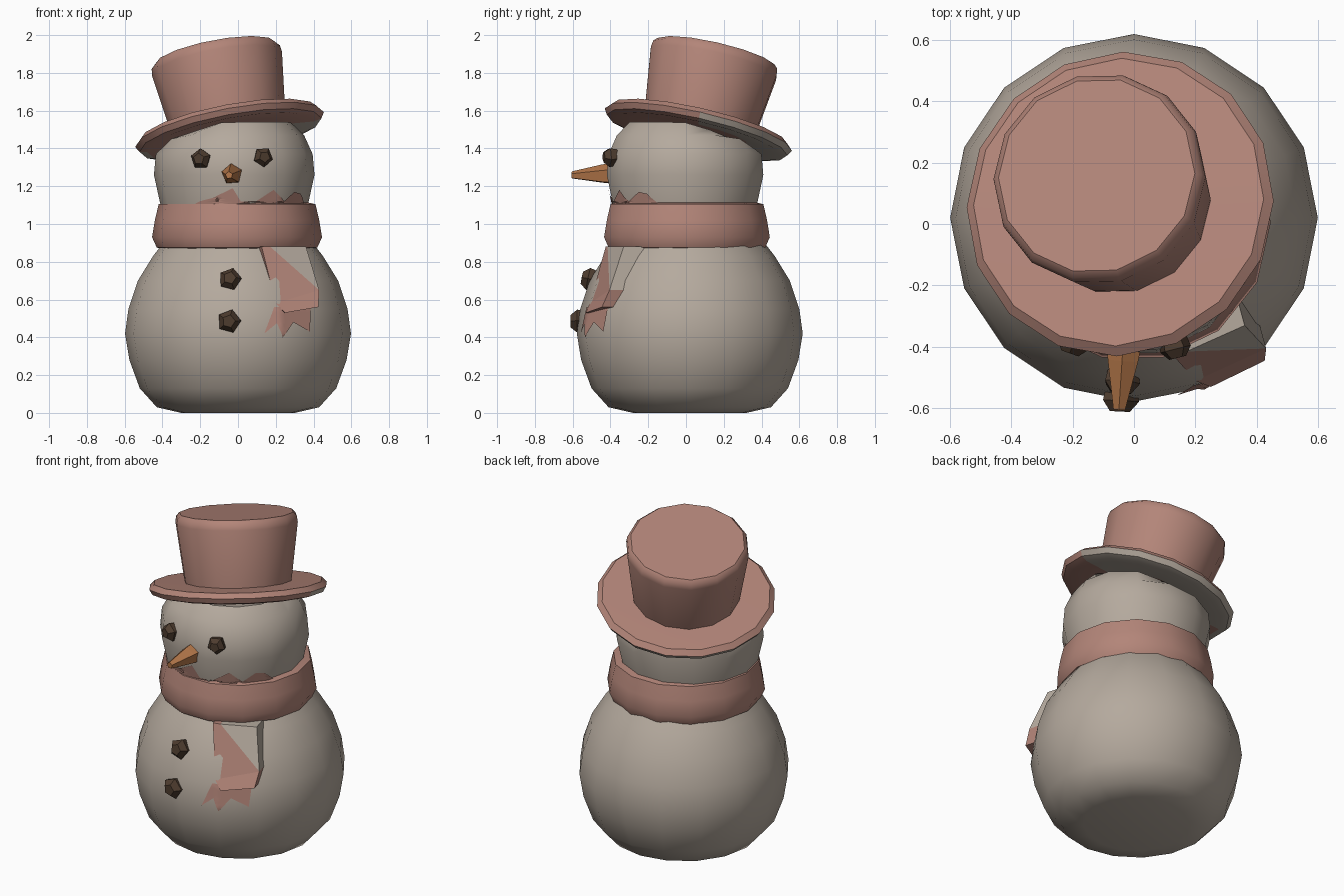
import bpy, bmesh
from math import sin, cos, radians, tau
from mathutils import Vector, Matrix
from mathutils.bvhtree import BVHTree

if "Cube" in bpy.data.objects:
    bpy.data.objects.remove(bpy.data.objects["Cube"])


def material(name, rgb):
    m = bpy.data.materials.new(name)
    m.use_nodes = True
    m.diffuse_color = (*rgb, 1)
    m.node_tree.nodes["Principled BSDF"].inputs["Base Color"].default_value = (*rgb, 1)
    return m


SNOW = material("snow grey", (0.46, 0.40, 0.34))
PINK = material("dusty pink", (0.45, 0.235, 0.19))
COAL = material("coal brown", (0.075, 0.045, 0.028))
CARROT = material("carrot orange", (0.47, 0.19, 0.07))


def finish(name, bm, mats, smooth=40):
    """Turn a bmesh into a named, shaded object."""
    bmesh.ops.recalc_face_normals(bm, faces=bm.faces)
    mesh = bpy.data.meshes.new(name)
    bm.to_mesh(mesh)
    bm.free()
    for m in mats:
        mesh.materials.append(m)
    obj = bpy.data.objects.new(name, mesh)
    bpy.context.collection.objects.link(obj)
    if smooth:
        bpy.ops.object.select_all(action="DESELECT")
        obj.select_set(True)
        bpy.context.view_layer.objects.active = obj
        bpy.ops.object.shade_smooth_by_angle(angle=radians(smooth))
    return obj


def lathe(profile, sides, loc, axis=(0, 0, 1), phase=0.0, ring=False):
    """Revolve (radius, height) points round an axis through loc."""
    bm = bmesh.new()
    rows = []
    for r, h in profile:
        angles = [tau * (i + phase) / sides for i in range(sides)]
        rows.append([bm.verts.new((r * cos(a), r * sin(a), h)) for a in angles])
    pairs = list(zip(rows, rows[1:] + rows[:1])) if ring else list(zip(rows, rows[1:]))
    for low, high in pairs:
        for i in range(sides):
            j = (i + 1) % sides
            bm.faces.new((low[i], low[j], high[j], high[i]))
    if not ring:
        bm.faces.new(rows[0])
        bm.faces.new(rows[-1])
    turn = Vector((0, 0, 1)).rotation_difference(Vector(axis))
    bm.transform(Matrix.Translation(loc) @ turn.to_matrix().to_4x4())
    return bm


# Body
bm = lathe([(0.3, 0), (0.43, 0.03), (0.52, 0.13), (0.575, 0.28), (0.598, 0.42),
            (0.58, 0.55), (0.53, 0.7), (0.45, 0.83), (0.38, 0.92)], 16, (0, 0.02, 0))
body_tree = BVHTree.FromBMesh(bm)
finish("body", bm, [SNOW])

# Head, its crown cut to follow the sloping hat
bm = lathe([(0.37, 1.0), (0.39, 1.1), (0.425, 1.26), (0.415, 1.37), (0.37, 1.47),
            (0.3, 1.54)], 14, (-0.02, -0.005, 0))
for v in bm.verts:
    v.co.z = min(v.co.z, 1.48 + 0.2 * v.co.x - 0.25 * v.co.y)
head_tree = BVHTree.FromBMesh(bm)
finish("head", bm, [SNOW])

# Scarf wrap
bm = lathe([(0.39, 0.87), (0.425, 0.875), (0.45, 0.93), (0.435, 1.02), (0.415, 1.105),
            (0.37, 1.115), (0.34, 1.0)], 14, (-0.005, 0.005, 0), ring=True)
finish("scarf_wrap", bm, [PINK])

# Hat, tilted back to one side
hat_centre = Vector((-0.045, 0.065, 1.5))
hat_axis = Vector((-0.19, 0.23, 1)).normalized()
bm = lathe([(0.28, -0.025), (0.45, -0.04), (0.49, -0.03), (0.508, 0), (0.48, 0.028),
            (0.32, 0.03)], 16, hat_centre, hat_axis)
for f in bm.faces:
    offset = f.calc_center_median() - hat_centre
    if offset.dot(hat_axis) < -0.005 and offset.y > 0.06:
        f.material_index = 1
finish("hat_brim", bm, [PINK, SNOW])
bm = lathe([(0.3, 0), (0.31, 0.06), (0.35, 0.365), (0.345, 0.4), (0.325, 0.42)],
           14, hat_centre, hat_axis)
finish("hat_crown", bm, [PINK])

# Carrot nose
bm = lathe([(0.06, 0), (0.052, 0.06), (0.02, 0.22)], 5, (-0.03, -0.385, 1.265),
           (-0.08, -1, -0.03), phase=0.25)
finish("nose", bm, [CARROT], 0)

# Coal eyes and buttons
for name, loc, axis, size in (
        ("right_eye", (-0.185, -0.355, 1.345), (-0.35, -1, 0), 0.056),
        ("left_eye", (0.125, -0.37, 1.355), (0.25, -1, 0), 0.054),
        ("upper_button", (-0.04, -0.475, 0.7), (-0.05, -1, 0.2), 0.062),
        ("lower_button", (-0.045, -0.53, 0.485), (-0.05, -1, 0), 0.064)):
    shape = [(0.85, 0), (1, 0.7), (0.55, 1.25)]
    finish(name, lathe([(r * size, h * size) for r, h in shape], 5, loc, axis), [COAL], 0)

# Hanging scarf tail: front outline pushed back into the body
outline = [(0.125, -0.425, 0.88), (0.17, -0.415, 0.88), (0.36, -0.33, 0.88),
           (0.43, -0.405, 0.65), (0.425, -0.445, 0.56), (0.25, -0.53, 0.53),
           (0.2, -0.51, 0.58)]
bm = bmesh.new()
front = [bm.verts.new(p) for p in outline]
back = [bm.verts.new((x - 0.03, y + 0.11, z)) for x, y, z in outline]
bm.faces.new(front[1:4]).material_index = 1
bm.faces.new((front[0], front[1], front[3], front[6]))
bm.faces.new(front[3:7])
for i in range(len(front)):
    j = (i + 1) % len(front)
    side = bm.faces.new((front[i], front[j], back[j], back[i]))
    side.material_index = int(i in (1, 2))
finish("scarf_tail", bm, [PINK, SNOW], 0)


def painted_plate(name, points, tree, mat):
    """Lay a thin patch, outlined by (degrees from front, height), on a round part."""
    bm = bmesh.new()
    verts = [bm.verts.new((a, z * 100, 0)) for a, z in points]
    bm.faces.new(verts)
    bmesh.ops.triangulate(bm, faces=bm.faces)
    bmesh.ops.subdivide_edges(bm, edges=bm.edges, cuts=5, use_grid_fill=True)
    for v in bm.verts:
        a = radians(v.co.x)
        out = Vector((sin(a), -cos(a), 0))
        hit = tree.ray_cast(out * 2 + Vector((0, 0, v.co.y / 100)), -out)[0]
        v.co = hit + out * 0.007
    return finish(name, bm, [mat])


# Ragged scarf edge on the face and fringe below the tail
painted_plate("scarf_ragged_edge", [
    (-42, 1.08), (-30, 1.12), (-18, 1.14), (-4, 1.19), (2, 1.12), (14, 1.12), (28, 1.18),
    (39, 1.12), (50, 1.17), (58, 1.16), (72, 1.08)], head_tree, PINK)
painted_plate("scarf_fringe", [
    (20, 0.56), (14, 0.42), (21, 0.475), (24, 0.4), (31, 0.48), (41, 0.43), (43, 0.56)],
    body_tree, PINK)
